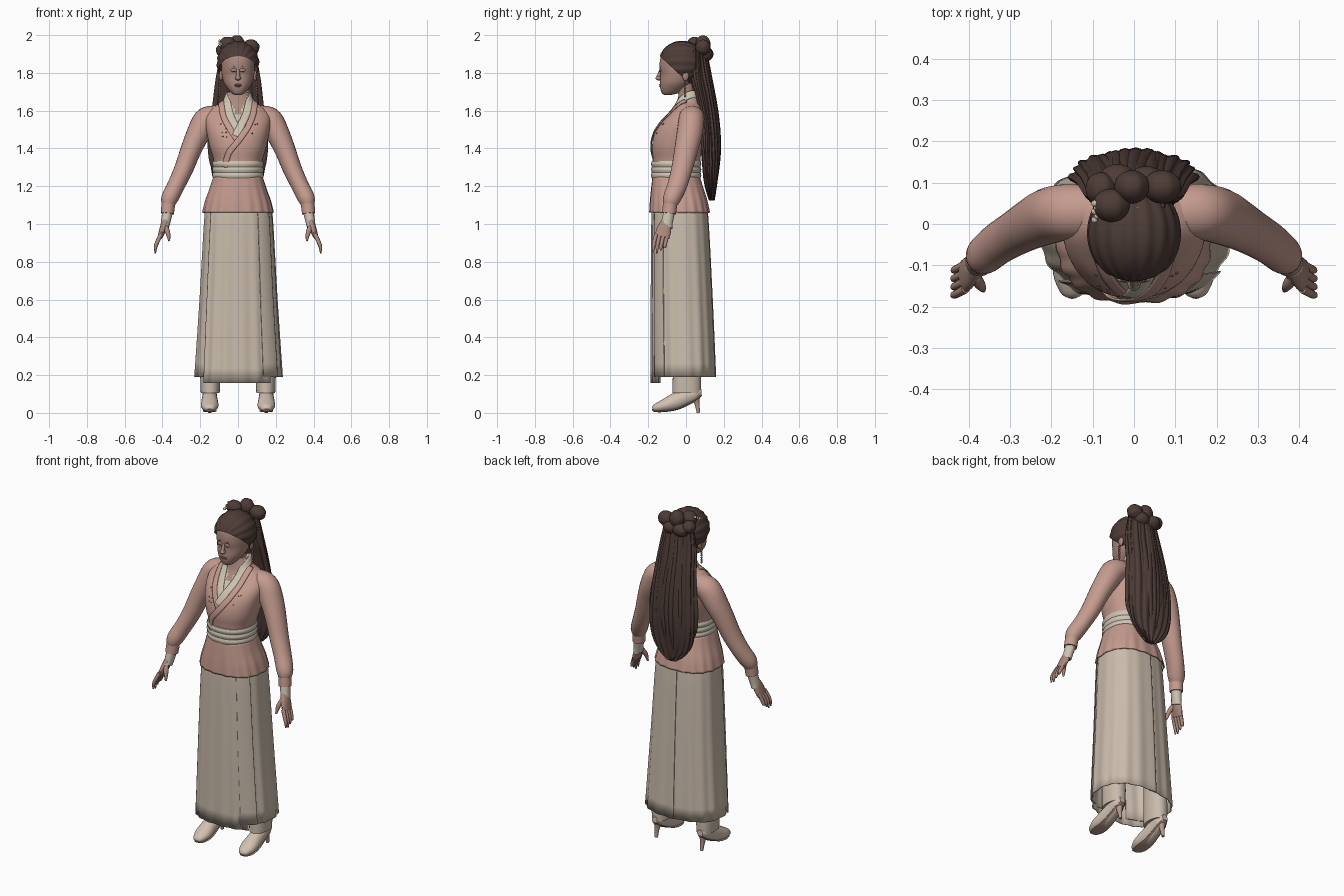
import bpy, bmesh, math, random
from mathutils import Vector
from mathutils.bvhtree import BVHTree

random.seed(4)
cube = bpy.data.objects.get("Cube")
if cube:
    bpy.data.objects.remove(cube)


def material(name, rgb):
    m = bpy.data.materials.new(name)
    m.use_nodes = True
    m.diffuse_color = (*rgb, 1)
    bsdf = m.node_tree.nodes["Principled BSDF"]
    bsdf.inputs["Base Color"].default_value = (*rgb, 1)
    bsdf.inputs["Roughness"].default_value = 0.8
    return m


SKIN = material("skin", (0.41, 0.25, 0.205))
HAIR = material("dark brown hair", (0.075, 0.045, 0.038))
PINK = material("dusty pink cloth", (0.56, 0.33, 0.275))
SKIRT = material("beige cloth", (0.59, 0.50, 0.41))
CREAM = material("cream cloth", (0.62, 0.55, 0.45))
SHOE = material("shoe leather", (0.64, 0.53, 0.44))
SOLE = material("sole red brown", (0.47, 0.31, 0.26))
LIPS = material("lip rose", (0.33, 0.16, 0.135))
DARK = material("embroidery maroon", (0.20, 0.09, 0.075))


def finish(bm, name, mats, rule=None, thick=0, angle=50):
    bmesh.ops.recalc_face_normals(bm, faces=bm.faces)
    me = bpy.data.meshes.new(name)
    bm.to_mesh(me)
    bm.free()
    for m in mats if isinstance(mats, list) else [mats]:
        me.materials.append(m)
    for p in me.polygons:
        p.use_smooth = True
        if rule:
            p.material_index = rule(p.center)
    me.set_sharp_from_angle(angle=math.radians(angle))
    ob = bpy.data.objects.new(name, me)
    bpy.context.collection.objects.link(ob)
    if thick:
        mod = ob.modifiers.new("thickness", "SOLIDIFY")
        mod.thickness, mod.offset = thick, 0
    return ob


def resample(rows, k=4):
    """Catmull-Rom through tuples of any length."""
    out, last = [], len(rows) - 1
    for i in range(last):
        a, b, c, d = (rows[max(0, min(last, i + j))] for j in (-1, 0, 1, 2))
        for s in range(k):
            t = s / k
            out.append(tuple(0.5 * (2 * q + (r - p) * t + (2 * p - 5 * q + 4 * r - w) * t * t
                                    + (3 * q - p - 3 * r + w) * t ** 3)
                             for p, q, r, w in zip(a, b, c, d)))
    return out + [rows[-1]]


def skin_rings(bm, rings, closed, cap):
    vs = [[bm.verts.new(p) for p in ring] for ring in rings]
    n = len(vs[0])
    for a, b in zip(vs, vs[1:]):
        for i in range(n if closed else n - 1):
            j = (i + 1) % n
            bm.faces.new((a[i], a[j], b[j], b[i]))
    if cap:
        bm.faces.new(vs[0])
        bm.faces.new(vs[-1])


def loft(name, rows, mat, arc=None, n=48, power=2.2, ripple=(0, 0), grow=True,
         cap=True, cx=0, out=0, **kw):
    """Stacked level rings; each row is z, front y, back y, half width."""
    rows = resample(rows)
    a0, a1 = (math.radians(a) for a in arc or (0, 360))
    rings = []
    for k, (z, y0, y1, rx) in enumerate(rows):
        amp = ripple[1] * (k / (len(rows) - 1) if grow else 1)
        ring = []
        for i in range(n if not arc else n + 1):
            a = a0 + (a1 - a0) * i / n
            c, s = math.cos(a), math.sin(a)
            off = out + amp * math.sin(ripple[0] * a)
            ring.append((cx + (rx + off) * math.copysign(abs(c) ** (2 / power), c),
                         (y0 + y1) / 2 + ((y1 - y0) / 2 + off) * math.copysign(abs(s) ** (2 / power), s), z))
        rings.append(ring)
    bm = bmesh.new()
    skin_rings(bm, rings, not arc, cap and not arc)
    return finish(bm, name, mat, **kw)


def tube(name, rows, mat, ref=(0, 1, 0), n=14, **kw):
    """Elliptical sweep; each row is x, y, z, radius across, radius along ref."""
    rows = resample(rows)
    pts = [Vector(r[:3]) for r in rows]
    rings = []
    for i, p in enumerate(pts):
        t = (pts[min(i + 1, len(pts) - 1)] - pts[max(i - 1, 0)]).normalized()
        u = Vector(ref).cross(t).normalized()
        v = t.cross(u)
        rings.append([p + u * rows[i][3] * math.cos(k * math.tau / n)
                      + v * rows[i][4] * math.sin(k * math.tau / n) for k in range(n)])
    bm = bmesh.new()
    skin_rings(bm, rings, True, True)
    return finish(bm, name, mat, **kw)


def blob(name, at, size, mat, ripple=0, cut=None, seg=20):
    """Ellipsoid with its pole along y, optional grooves and a cutting plane."""
    bm = bmesh.new()
    bmesh.ops.create_uvsphere(bm, u_segments=seg, v_segments=seg // 2, radius=1)
    for v in bm.verts:
        x, z, y = v.co
        g = 1 + (0.02 * math.sin(ripple * math.atan2(z, x)) * math.hypot(x, z) if ripple else 0)
        v.co = [c + s * g * q for c, s, q in zip(at, size, (x, y, z))]
    if cut:
        bmesh.ops.bisect_plane(bm, geom=bm.verts[:] + bm.edges[:] + bm.faces[:],
                               plane_co=cut[0], plane_no=cut[1], clear_inner=True)
    return finish(bm, name, mat, angle=80)


def surface(ob):
    return BVHTree.FromPolygons([v.co for v in ob.data.vertices], [p.vertices for p in ob.data.polygons])


def ribbon(name, path, width, lift, mat, tree):
    """Band of cloth laid on a surface."""
    pts = [Vector(p) for p in resample(path, 6)]
    rings = []
    for i, p in enumerate(pts):
        co, no = tree.find_nearest(p)[:2]
        t = pts[min(i + 1, len(pts) - 1)] - pts[max(i - 1, 0)]
        side = t.cross(no).normalized() * width / 2
        ring = []
        for k in (-1, -0.5, 0, 0.5, 1):
            c, m = tree.find_nearest(co + side * k)[:2]
            ring.append(c + m * lift)
        rings.append(ring)
    bm = bmesh.new()
    skin_rings(bm, rings, False, False)
    return finish(bm, name, mat, thick=0.005)


# Jacket body, with the undershirt and bare neck coloured inside the V opening
def neckline(c):
    if c.y < 0 and abs(c.x) < (c.z - 1.565) * 0.45:
        return 2
    return 1 if c.z > 1.665 or (c.y < 0 and abs(c.x) < (c.z - 1.48) * 0.5) else 0


torso = loft("jacket_body", [
    (1.24, -.175, .07, .125), (1.33, -.173, .075, .128), (1.40, -.18, .085, .148),
    (1.47, -.17, .1, .163), (1.53, -.138, .1, .172), (1.58, -.092, .097, .168),
    (1.62, -.06, .088, .13), (1.65, -.048, .075, .08), (1.70, -.035, .066, .058)],
    [PINK, CREAM, SKIN], rule=neckline, n=72)
body = surface(torso)
for s, side in ((-1, "right"), (1, "left")):
    ribbon(side + "_collar", [(0, .08, 1.68), (s * .06, .02, 1.68), (s * .058, -.04, 1.64),
           (s * .045, -.1, 1.59), (s * .015, -.16, 1.525), (-s * .012, -.19, 1.47)],
           .04, .003 + .002 * s, CREAM, body)
ribbon("right_jacket_edge", [(-.085, 0, 1.65), (-.08, -.09, 1.58), (-.05, -.16, 1.52), (-.005, -.2, 1.45)],
       .03, .004, PINK, body)
ribbon("left_jacket_edge", [(.085, 0, 1.65), (.08, -.09, 1.58), (.05, -.16, 1.51), (0, -.2, 1.44),
       (-.05, -.2, 1.38), (-.09, -.2, 1.30)], .03, .007, PINK, body)
for i in range(12):
    s = random.choice((-1, -1, 1))
    at = body.find_nearest(Vector((s * random.uniform(.06, .14), -.2, random.uniform(1.46, 1.6))))[0]
    blob("embroidered_petal", at, (.004, .003, .004), DARK, seg=8)

# Sash, peplum and skirt panels
for k in range(3):
    z = 1.243 + k * .03
    loft("sash_band", [(z, -.181, .077, .132), (z + .015, -.185, .081, .137), (z + .03, -.181, .077, .132)], CREAM)
loft("peplum", [(1.25, -.175, .07, .128), (1.18, -.182, .092, .15), (1.12, -.187, .11, .171),
     (1.06, -.19, .122, .185)], PINK, n=120, power=2.4, ripple=(18, .003), cap=False, thick=.006)
skirt = [(1.09, -.166, .098, .164), (1.04, -.174, .112, .178), (.6, -.177, .135, .203), (.19, -.176, .152, .23)]
loft("skirt_left_panel", skirt, SKIRT, arc=(-72, 94), n=80, power=2.4, ripple=(16, .003), out=.003, thick=.005)
loft("skirt_right_panel", skirt, SKIRT, arc=(88, 252), n=80, power=2.4, ripple=(16, .003), out=-.003, thick=.005)
front = skirt[:-1] + [(.157, -.178, .15, .225)]
loft("skirt_front_panel", front, SKIRT, arc=(222, 314), n=70, power=2.4, ripple=(20, .003), out=.006, thick=.005)
loft("skirt_front_overlap", skirt, SKIRT, arc=(300, 328), n=24, power=2.4, out=.01, thick=.004)

# Head, neck and face
tube("neck", [(0, .012, 1.58, .044, .044), (0, .005, 1.68, .044, .044), (0, -.015, 1.77, .05, .05)], SKIN)
head = loft("head", [
    (1.683, -.115, -.08, .016), (1.692, -.128, -.045, .034), (1.72, -.137, .0, .058), (1.75, -.138, .035, .076),
    (1.79, -.135, .06, .086), (1.83, -.14, .07, .089), (1.88, -.135, .075, .088), (1.92, -.11, .07, .078),
    (1.95, -.06, .04, .05)], SKIN, power=2.1)
face = surface(head)
blob("nose", (0, -.143, 1.772), (.016, .019, .012), SKIN)
tube("nose_bridge", [(0, -.13, 1.825, .008, .006), (0, -.139, 1.80, .009, .009), (0, -.148, 1.775, .011, .011)], SKIN)
for z, w in ((1.737, .022), (1.73, .019)):
    blob("lip", (0, -.135, z), (w, .007, .0045), LIPS)
for s, side in ((-1, "right"), (1, "left")):
    eye = face.find_nearest(Vector((s * .036, -.2, 1.803)))[0]
    blob(side + "_eyelid", eye, (.018, .006, .01), SKIN)
    blob(side + "_lash_line", eye + Vector((0, -.002, -.006)), (.015, .004, .002), DARK)
    ribbon(side + "_eyebrow", [(s * .018, -.2, 1.828), (s * .038, -.2, 1.834), (s * .056, -.2, 1.828)],
           .004, .0, LIPS, face)
    blob(side + "_ear", (s * .09, -.002, 1.785), (.01, .017, .028), SKIN)
    for k in range(6):
        blob(side + "_earring_bead", (s * .099, -.006, 1.75 - .014 * k), (.006, .006, .007), LIPS, seg=10)

# Swept-back hair, buns and ornament
blob("hair_cap", (0, -.022, 1.85), (.112, .123, .118), HAIR, ripple=16, seg=96,
     cut=((0, -.14, 1.89), (0, .68, .73)))
buns = [(-.005, .09, 1.95, .042, .05), (.068, .09, 1.935, .046, .042), (-.055, .045, 1.952, .044, .04),
        (-.08, .085, 1.92, .037, .036), (.03, .1, 1.9, .046, .038), (-.04, .105, 1.9, .046, .038)]
for x, y, z, w, h in buns:
    blob("hair_bun", (x, y, z), (w, .04, h), HAIR, ripple=7, seg=42)
for k in range(5):
    blob("hair_ornament_pearl", (-.096 + .006 * (k % 2), .01 + .01 * k, 1.945 + .006 * k), (.008,) * 3, CREAM, seg=10)

# Long hair: a core mass with separate locks over it
loft("long_hair_mass", [
    (1.92, .03, .1, .085), (1.8, .02, .125, .108), (1.65, .055, .152, .124), (1.5, .07, .172, .138),
    (1.35, .085, .175, .144), (1.24, .095, .165, .128), (1.17, .11, .155, .085), (1.125, .125, .148, .03)],
    HAIR, n=120, ripple=(17, .004), grow=False)
for i in range(13):
    f = -1 + i / 6
    x, drop, tip = .128 * f, .06 * f * f, 1.12 + .09 * abs(f) + random.uniform(-.005, .06)
    sway = random.uniform(-.012, .012)
    tube("hair_lock", [
        (x * .6, .1 - drop * .6, 1.91, .014, .012), (x * .85 + sway, .128 - drop, 1.77, .018, .012),
        (x * .95, .16 - drop, 1.6, .018, .011), (x * 1.05 - sway, .174 - drop, 1.45, .018, .011),
        (x * 1.05, .17 - drop, 1.32, .015, .01), (x * .95 + sway, .148 - drop * .5, tip, .003, .003)], HAIR, n=8)

# Arms, hands, legs and shoes
for s, side in ((-1, "right"), (1, "left")):
    def limb(part, rows, mat, **kw):
        return tube(side + part, [(s * r[0], *r[1:]) for r in rows], mat, **kw)

    limb("_sleeve", [
        (.07, .03, 1.58, .045, .055), (.13, .03, 1.568, .06, .066), (.172, .028, 1.545, .068, .068),
        (.212, .018, 1.475, .062, .068), (.25, 0, 1.39, .055, .062), (.288, -.022, 1.29, .05, .056),
        (.33, -.048, 1.20, .046, .052), (.362, -.075, 1.135, .045, .047), (.37, -.085, 1.10, .034, .036)], PINK, n=24)
    limb("_cuff", [(.369, -.084, 1.105, .036, .038), (.374, -.09, 1.055, .035, .037)], PINK, n=24)
    limb("_undersleeve", [(.372, -.088, 1.07, .029, .031), (.383, -.1, 1.01, .025, .031),
                          (.388, -.107, .985, .023, .037)], CREAM)
    limb("_palm", [(.378, -.095, 1.03, .021, .025), (.388, -.107, 1.0, .02, .032),
                   (.40, -.118, .965, .018, .04), (.413, -.127, .93, .013, .04)], SKIN)
    for j in range(4):
        y, tip = -.097 - .02 * j, (.885, .86, .845, .85)[j]
        limb("_finger", [(.408, y, .945, .011, .011), (.425, y - .01, .91, .011, .01),
                         (.436, y - .015, .88, .009, .009), (.438, y - .017, tip, .004, .004)], SKIN, n=10)
    limb("_thumb", [(.388, -.125, .99, .015, .015), (.372, -.148, .955, .013, .013),
                    (.364, -.16, .91, .005, .006)], SKIN, n=10)
    loft(side + "_trouser_leg", [(.45, -.08, .075, .045), (.3, -.072, .078, .048), (.2, -.07, .08, .053),
         (.105, -.072, .08, .05)], SKIRT, n=32, cx=s * .147)
    foot = [(-.178, .022, .006, .012), (-.165, .025, .02, .029), (-.12, .037, .033, .046), (-.06, .058, .045, .044),
            (0, .085, .046, .039), (.05, .105, .04, .036), (.083, .108, .018, .018)]
    limb("_shoe", [(.15, y, z, a, b) for y, z, a, b in foot], SHOE, ref=(1, 0, 0), n=24)
    limb("_sole", [(.15, y, z - a + .004, .004, b * .8) for y, z, a, b in foot], SOLE, ref=(1, 0, 0))
    limb("_heel", [(.15, .05, .09, .026, .026), (.15, .058, .05, .014, .014), (.15, .066, 0, .009, .009)], SOLE)
